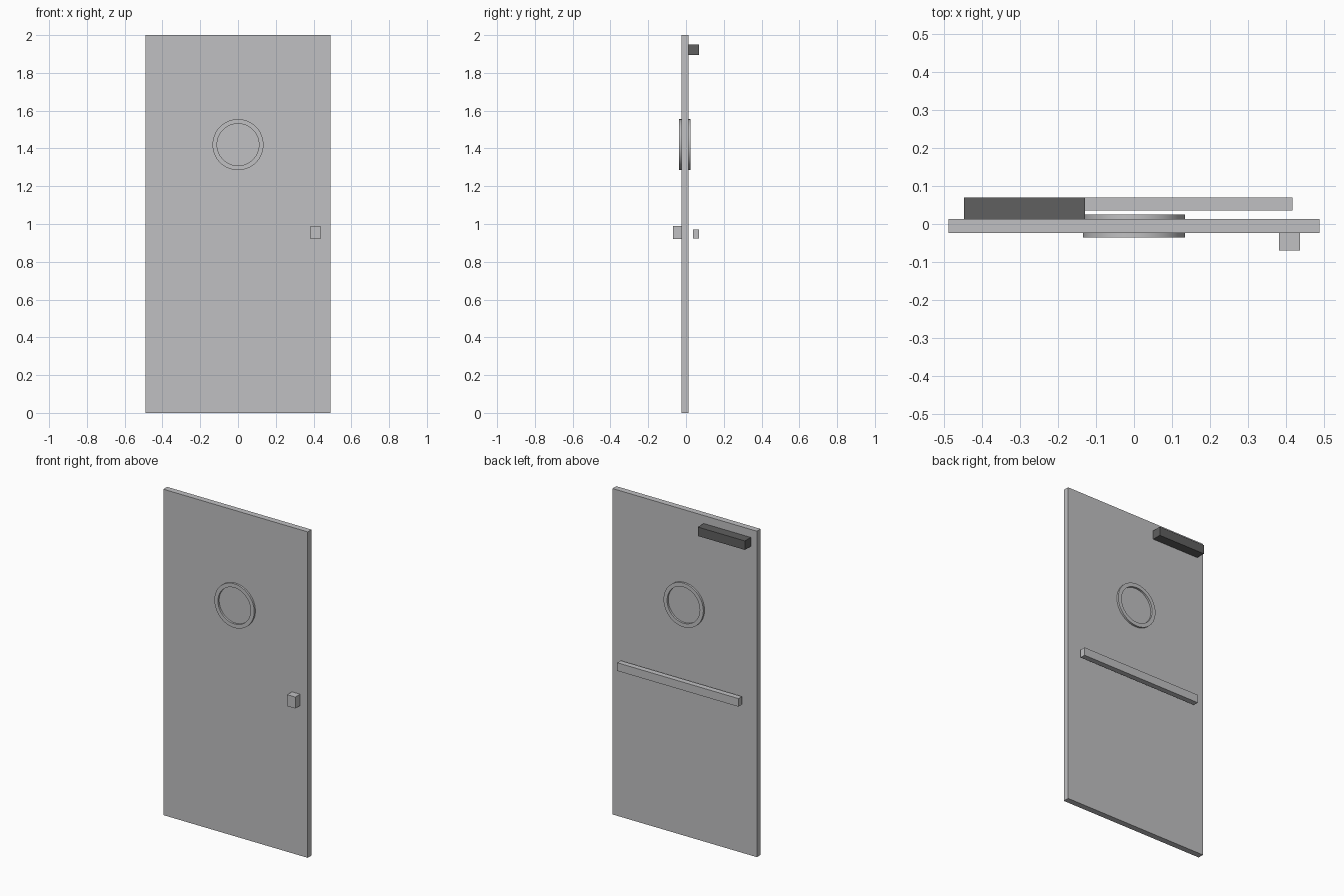
import bpy
import bmesh
from mathutils import Matrix

default = bpy.data.objects.get("Cube")
if default:
    bpy.data.objects.remove(default, do_unlink=True)


def material(name, color):
    mat = bpy.data.materials.new(name)
    mat.use_nodes = True
    mat.diffuse_color = color
    mat.node_tree.nodes["Principled BSDF"].inputs["Base Color"].default_value = color
    return mat


light_grey = material("light grey metal", (0.53, 0.53, 0.54, 1))
dark_grey = material("dark grey metal", (0.115, 0.115, 0.115, 1))


def finish(name, bm, mat):
    bmesh.ops.recalc_face_normals(bm, faces=bm.faces)
    mesh = bpy.data.meshes.new(name)
    bm.to_mesh(mesh)
    bm.free()
    mesh.materials.append(mat)
    obj = bpy.data.objects.new(name, mesh)
    bpy.context.collection.objects.link(obj)
    return obj


def box(name, x, y, z, mat):
    """Box from (low, high) ranges on each axis."""
    bm = bmesh.new()
    bmesh.ops.create_cube(bm, size=1)
    for v in bm.verts:
        for i, (low, high) in enumerate((x, y, z)):
            v.co[i] = high if v.co[i] > 0 else low
    return finish(name, bm, mat)


def ring(name, outer, inner, y, z, mat):
    """Flat-faced ring spun about a horizontal y axis."""
    bm = bmesh.new()
    corners = [(inner, y[0]), (outer, y[0]), (outer, y[1]), (inner, y[1])]
    verts = [bm.verts.new((r, depth, 0)) for r, depth in corners]
    edges = [bm.edges.new((verts[i], verts[(i + 1) % 4])) for i in range(4)]
    bmesh.ops.spin(bm, geom=verts + edges, cent=(0, 0, 0), axis=(0, 1, 0),
                   angle=6.2831853, steps=64, use_merge=True)
    bmesh.ops.remove_doubles(bm, verts=bm.verts, dist=0.0001)
    bm.transform(Matrix.Translation((0, 0, z)))
    obj = finish(name, bm, mat)
    bpy.ops.object.select_all(action="DESELECT")
    obj.select_set(True)
    bpy.context.view_layer.objects.active = obj
    bpy.ops.object.shade_smooth_by_angle()
    return obj


# Door slab and the porthole trim standing proud on both faces
front, back = -0.024, 0.013
box("door_panel", (-0.49, 0.49), (front, back), (0, 2), light_grey)
ring("porthole_trim", 0.135, 0.111, (-0.036, 0.025), 1.42, light_grey)

# Front pull handle
box("handle", (0.383, 0.438), (-0.07, front), (0.92, 0.99), light_grey)

# Rear push bar, held clear of the door, and the closer box above
box("push_bar", (-0.405, 0.418), (0.036, 0.07), (0.922, 0.972), light_grey)
box("door_closer", (-0.449, -0.129), (back, 0.07), (1.896, 1.951), dark_grey)
